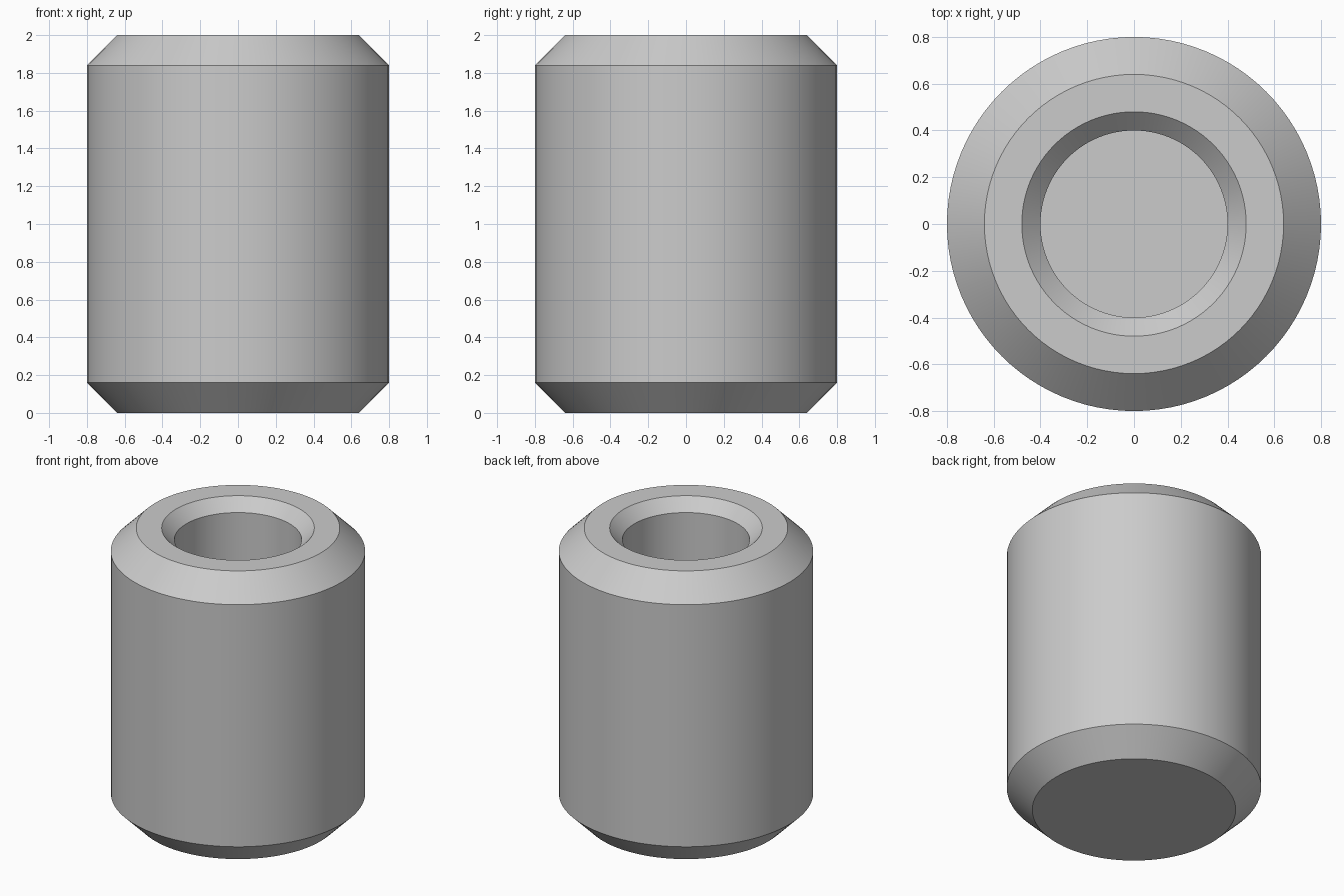
import bpy, bmesh, math

if "Cube" in bpy.data.objects:
    bpy.data.objects.remove(bpy.data.objects["Cube"])

SEGMENTS = 96

# Half profile (radius, height) from the base centre round to the bore floor
PROFILE = [
    (0.0, 0.0),
    (0.64, 0.0),    # base disc
    (0.80, 0.16),   # lower chamfer
    (0.80, 1.84),   # outer wall
    (0.64, 2.0),    # upper chamfer
    (0.48, 2.0),    # top ring
    (0.40, 1.92),   # countersink
    (0.40, 1.0),    # bore wall
    (0.0, 1.0),     # bore floor
]

grey = bpy.data.materials.new("grey metal")
grey.diffuse_color = (0.6, 0.6, 0.6, 1.0)
grey.use_nodes = True
grey.node_tree.nodes["Principled BSDF"].inputs["Base Color"].default_value = grey.diffuse_color

# Spin the profile into a solid
bm = bmesh.new()
verts = [bm.verts.new((r, 0, z)) for r, z in PROFILE]
edges = [bm.edges.new(pair) for pair in zip(verts, verts[1:])]
bmesh.ops.spin(bm, geom=verts + edges, cent=(0, 0, 0), axis=(0, 0, 1),
               angle=math.tau, steps=SEGMENTS, use_duplicate=False)
bmesh.ops.remove_doubles(bm, verts=bm.verts, dist=1e-4)
bmesh.ops.recalc_face_normals(bm, faces=bm.faces)

mesh = bpy.data.meshes.new("bored_pin")
bm.to_mesh(mesh)
bm.free()
mesh.materials.append(grey)
pin = bpy.data.objects.new("bored_pin", mesh)
bpy.context.collection.objects.link(pin)

# Smooth round walls, sharp chamfer edges
bpy.context.view_layer.objects.active = pin
pin.select_set(True)
bpy.ops.object.shade_smooth_by_angle(angle=math.radians(30))
